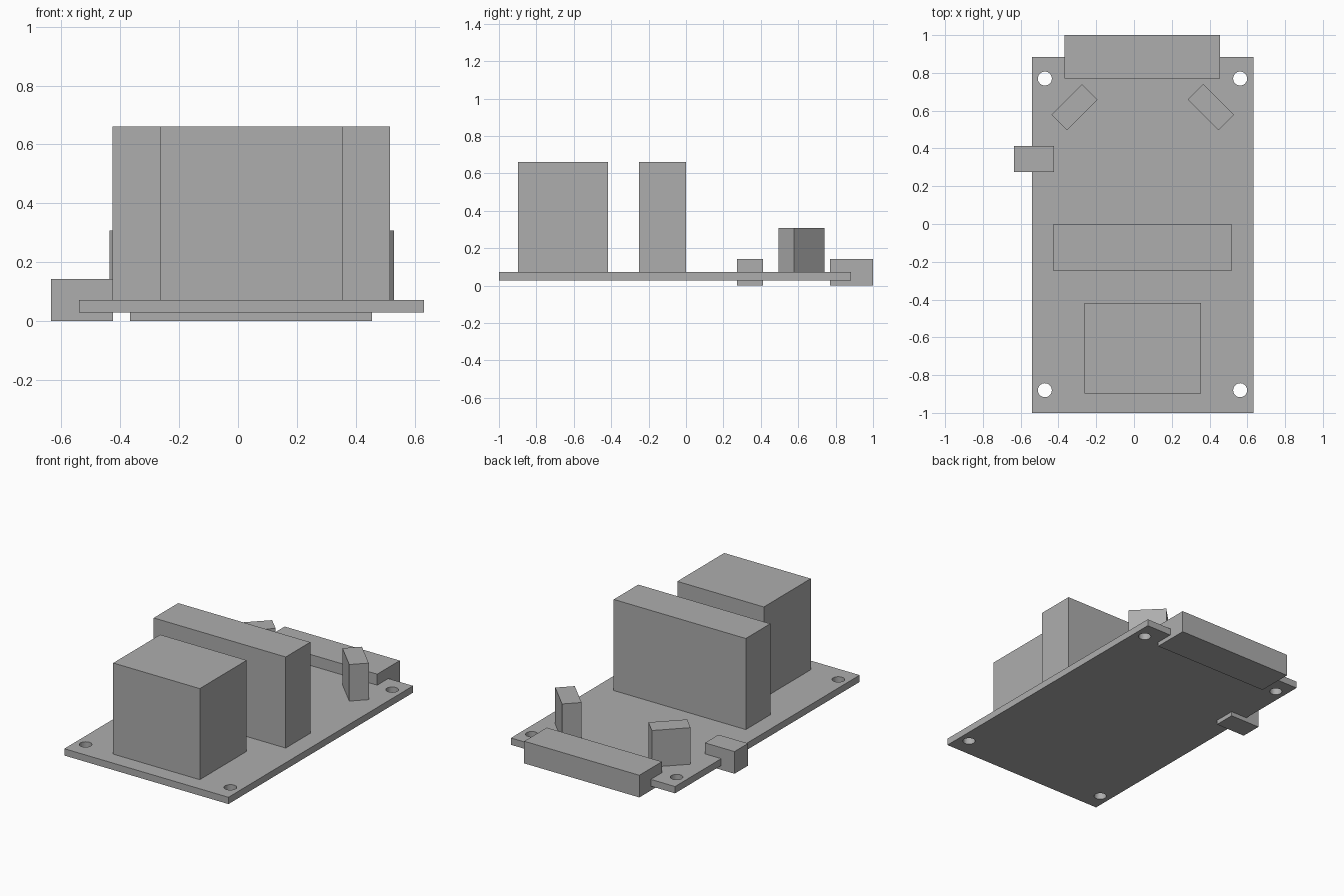
import bpy
import bmesh
import math
from mathutils import Matrix

cube = bpy.data.objects.get("Cube")
if cube:
    bpy.data.objects.remove(cube, do_unlink=True)

grey = bpy.data.materials.new("plain grey")
grey.use_nodes = True
COLOUR = (0.42, 0.42, 0.42, 1)
grey.diffuse_color = COLOUR
grey.node_tree.nodes["Principled BSDF"].inputs["Base Color"].default_value = COLOUR


def finish(name, bm):
    mesh = bpy.data.meshes.new(name)
    bm.to_mesh(mesh)
    bm.free()
    mesh.materials.append(grey)
    obj = bpy.data.objects.new(name, mesh)
    bpy.context.collection.objects.link(obj)
    return obj


def box(name, x, y, z, angle=0):
    """Box from (min, max) ranges, turned about its own vertical axis."""
    bm = bmesh.new()
    bmesh.ops.create_cube(bm, size=1)
    size = [b - a for a, b in (x, y, z)]
    bmesh.ops.scale(bm, vec=size, verts=bm.verts)
    obj = finish(name, bm)
    obj.location = [(a + b) / 2 for a, b in (x, y, z)]
    obj.rotation_euler.z = math.radians(angle)
    return obj


# Circuit board with four mounting holes
TOP = 0.072
board = box("board", (-0.54, 0.632), (-1, 0.883), (0.028, TOP))

bm = bmesh.new()
for hx in (-0.472, 0.562):
    for hy in (-0.88, 0.77):
        bmesh.ops.create_cone(bm, cap_ends=True, segments=32, radius1=0.037,
                              radius2=0.037, depth=0.3,
                              matrix=Matrix.Translation((hx, hy, 0.05)))
cutter = finish("hole_cutter", bm)
cutter.hide_render = True
cutter.hide_viewport = True
holes = board.modifiers.new("mounting_holes", 'BOOLEAN')
holes.operation = 'DIFFERENCE'
holes.solver = 'EXACT'
holes.object = cutter

# Tall blocks
box("front_block", (-0.263, 0.355), (-0.897, -0.418), (TOP, 0.66))
box("middle_block", (-0.427, 0.516), (-0.25, 0), (TOP, 0.66))

# Connectors overhanging the board edges
box("back_connector", (-0.367, 0.455), (0.77, 1), (0, 0.143))
box("side_connector", (-0.635, -0.424), (0.274, 0.412), (0, 0.143))

# Pair of slanted upright blocks
for name, cx, angle in (("right_slanted_block", -0.315, 45),
                        ("left_slanted_block", 0.407, -45)):
    box(name, (cx - 0.115, cx + 0.115), (0.56, 0.676), (TOP, 0.308), angle)
